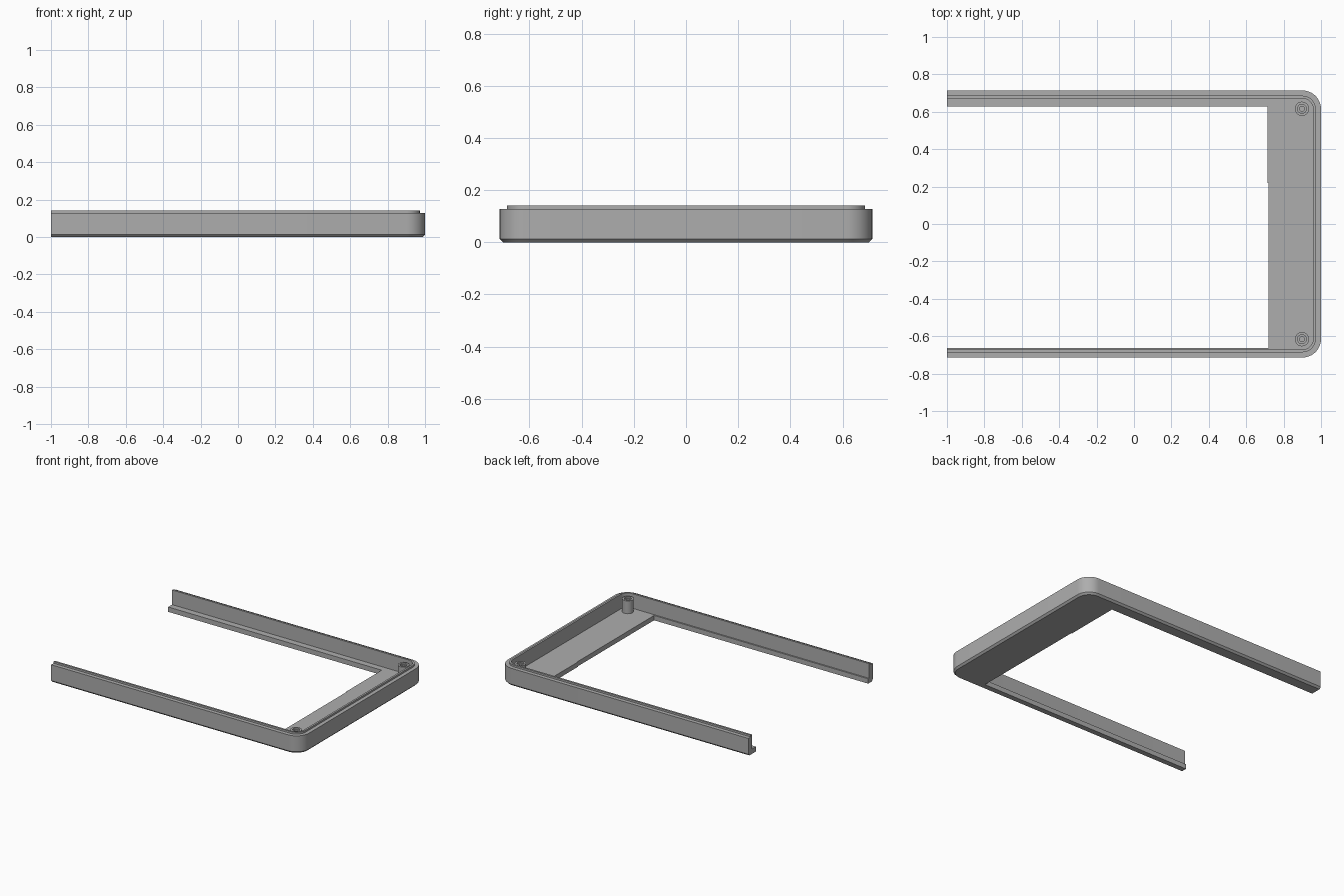
import bpy, bmesh
from math import sin, cos, pi, radians

cube = bpy.data.objects.get("Cube")
if cube:
    bpy.data.objects.remove(cube, do_unlink=True)

HALF_Y, RADIUS, FLOOR_Z, RIM_Z = 0.714, 0.1, 0.035, 0.128
LEFT, RIGHT = -1.0, 1.0

grey = bpy.data.materials.new("mid_grey")
grey.use_nodes = True
colour = (0.42, 0.42, 0.42, 1)
grey.diffuse_color = colour
bsdf = next(n for n in grey.node_tree.nodes if n.type == "BSDF_PRINCIPLED")
bsdf.inputs["Base Color"].default_value = colour


def finish(bm, name):
    """Turn a bmesh into a smooth object with sharp edges."""
    bmesh.ops.recalc_face_normals(bm, faces=bm.faces)
    mesh = bpy.data.meshes.new(name)
    bm.to_mesh(mesh)
    bm.free()
    mesh.materials.append(grey)
    mesh.shade_smooth()
    mesh.set_sharp_from_angle(angle=radians(30))
    obj = bpy.data.objects.new(name, mesh)
    bpy.context.collection.objects.link(obj)
    return obj


def bridge(bm, a, b, closed=False):
    count = len(a)
    for i in range(count if closed else count - 1):
        j = (i + 1) % count
        bm.faces.new((a[i], a[j], b[j], b[i]))


def outline(inset, steps=12):
    """Open U running from the front end, round both corners, to the back end."""
    r = RADIUS - inset
    cx, cy = RIGHT - RADIUS, HALF_Y - RADIUS
    pts = [(LEFT, -HALF_Y + inset)]
    for sign, start in ((-1, -pi / 2), (1, 0)):
        for k in range(steps + 1):
            a = start + k * pi / 2 / steps
            pts.append((cx + r * cos(a), sign * cy + r * sin(a)))
    pts.append((LEFT, HALF_Y - inset))
    return pts


# Case shell: chamfered wall with a raised lip, joined to the floor ledge
bm = bmesh.new()
wall_profile = [(0.013, 0), (0, 0.013), (0, RIM_Z), (0.028, RIM_Z),
                (0.028, 0.141), (0.042, 0.141), (0.042, FLOOR_Z)]
rings = [[bm.verts.new((x, y, z)) for x, y in outline(inset)]
         for inset, z in wall_profile]
for lower, upper in zip(rings, rings[1:]):
    bridge(bm, lower, upper)

# Floor opening: wide at the closed end, narrow ledges along the sides
opening = [(LEFT, 0.627), (0.715, 0.627), (0.715, 0.22),
           (0.72, 0.22), (0.72, -0.662), (LEFT, -0.662)]
under = [bm.verts.new((x, y, 0)) for x, y in opening]
over = [bm.verts.new((x, y, FLOOR_Z)) for x, y in opening]
bridge(bm, under, over)
bm.faces.new(rings[0] + under)
bm.faces.new(rings[-1] + over)

# Cut ends of the two arms
bm.faces.new([ring[0] for ring in rings] + [over[-1], under[-1]])
bm.faces.new([ring[-1] for ring in rings] + [over[0], under[0]])
finish(bm, "case_shell")


# Screw bosses: round posts with a stepped blind hole
def screw_boss(name, x, y, sides=32):
    bm = bmesh.new()
    profile = [(0.038, 0.03), (0.038, RIM_Z), (0.024, RIM_Z),
               (0.024, 0.118), (0.013, 0.118), (0.013, 0.04)]
    loops = [[bm.verts.new((r * cos(2 * pi * k / sides),
                            r * sin(2 * pi * k / sides), z))
              for k in range(sides)] for r, z in profile]
    for a, b in zip(loops, loops[1:]):
        bridge(bm, a, b, closed=True)
    bm.faces.new(loops[0])
    bm.faces.new(loops[-1])
    finish(bm, name).location = (x, y, 0)


for label, side in (("front", -1), ("back", 1)):
    screw_boss(label + "_screw_boss", 0.898, side * 0.616)
